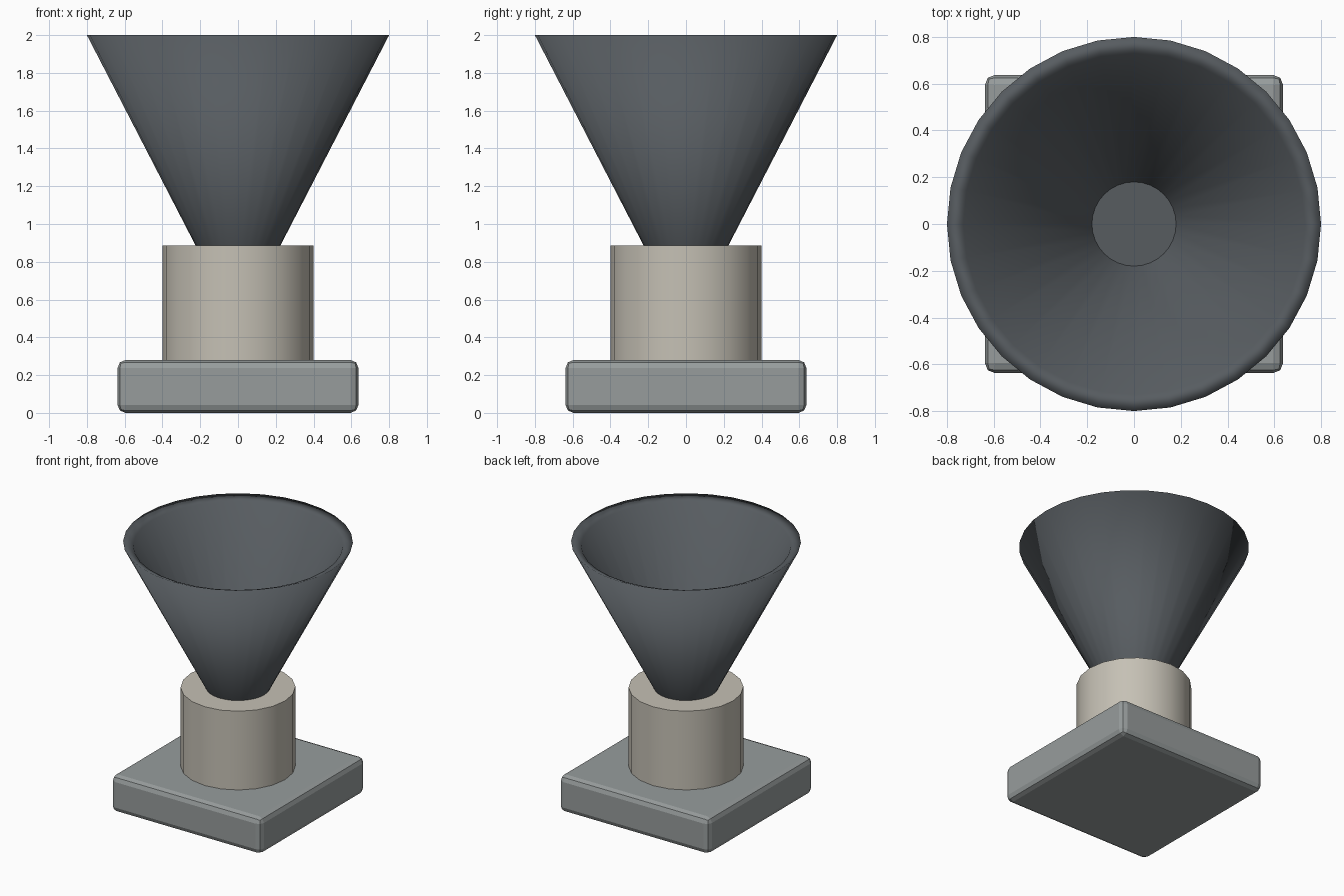
import bpy, bmesh
from math import cos, sin, tau

cube = bpy.data.objects.get("Cube")
if cube:
    bpy.data.objects.remove(cube, do_unlink=True)


def material(name, rgb):
    mat = bpy.data.materials.new(name)
    mat.use_nodes = True
    mat.diffuse_color = (*rgb, 1)
    mat.node_tree.nodes["Principled BSDF"].inputs["Base Color"].default_value = (*rgb, 1)
    return mat


def finish(obj, name, mat):
    obj.name = obj.data.name = name
    obj.data.materials.append(mat)
    return obj


def lathe(name, profile, sides, mat):
    """Spin (radius, height) points round z and cap both ends of the profile."""
    bm = bmesh.new()
    rings = [[bm.verts.new((r * cos(tau * i / sides), r * sin(tau * i / sides), z))
              for i in range(sides)] for r, z in profile]
    for a, b in zip(rings, rings[1:]):
        for i in range(sides):
            j = (i + 1) % sides
            bm.faces.new((a[i], a[j], b[j], b[i])).smooth = True
    for ring in (rings[0], rings[-1]):
        cap = bm.faces.new(ring)
        for edge in cap.edges:
            edge.smooth = False
    bmesh.ops.recalc_face_normals(bm, faces=bm.faces)
    mesh = bpy.data.meshes.new(name)
    bm.to_mesh(mesh)
    bm.free()
    obj = bpy.data.objects.new(name, mesh)
    bpy.context.collection.objects.link(obj)
    return finish(obj, name, mat)


charcoal = material("charcoal", (0.095, 0.107, 0.118))
stone = material("warm stone", (0.56, 0.53, 0.46))
steel = material("grey steel", (0.31, 0.335, 0.335))

# Square base with softened edges
bpy.ops.mesh.primitive_cube_add(size=1, location=(0, 0, 0.14))
base = finish(bpy.context.object, "base", steel)
base.scale = (1.275, 1.275, 0.28)
bpy.ops.object.transform_apply(location=False, rotation=False, scale=True)
bevel = base.modifiers.new("soft edges", "BEVEL")
bevel.width = 0.042
bevel.segments = 2

# Round pillar
lathe("pillar", [(0.4, 0.26), (0.4, 0.885)], 20, stone)

# Hollow funnel: outer wall, rim sloping inward, inner wall and floor
lathe("funnel", [(0.18, 0.8), (0.8, 2.0), (0.73, 1.97), (0.18, 0.9)], 32, charcoal)
